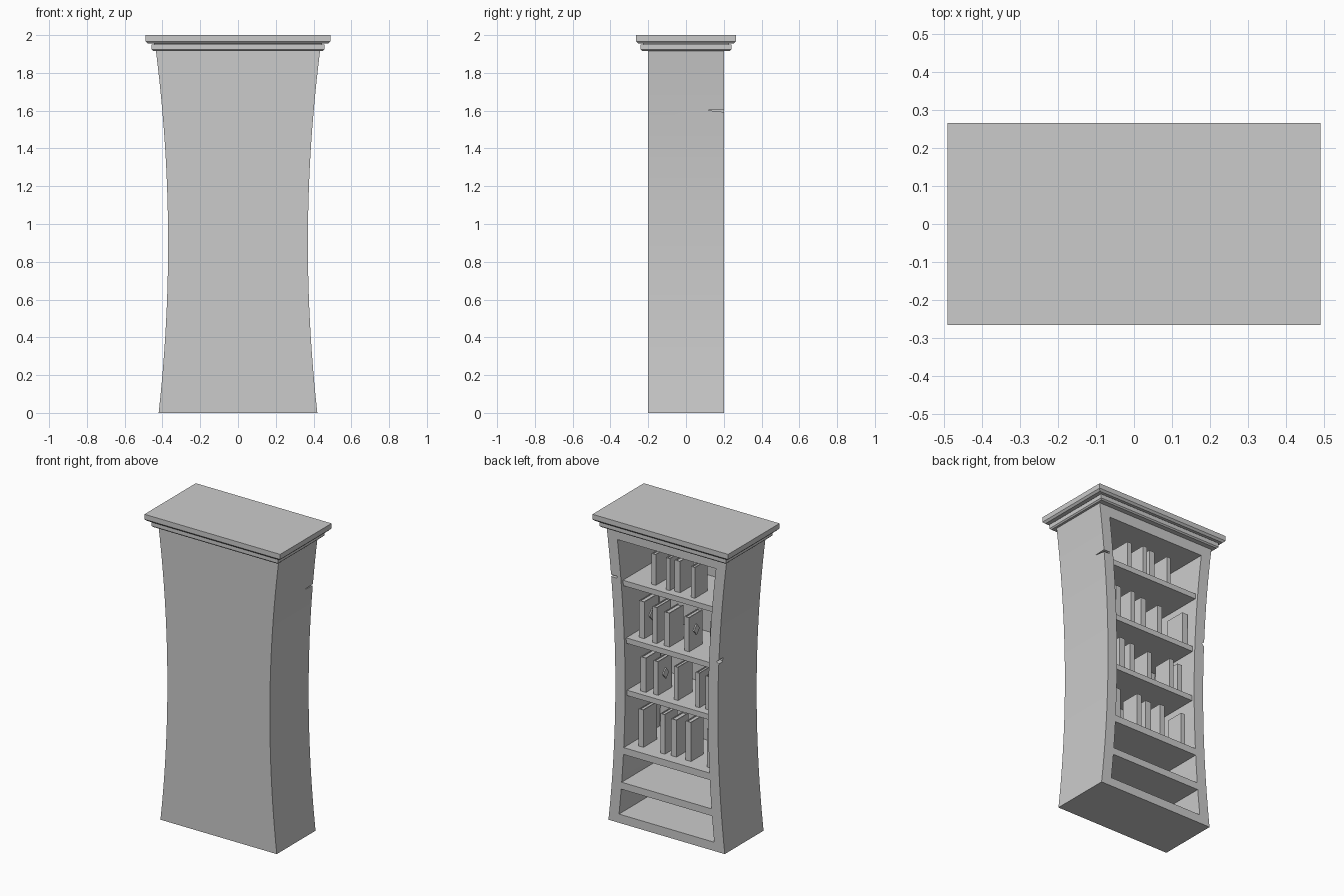
import bpy, bmesh, math, random
from mathutils import Vector

random.seed(4)
if "Cube" in bpy.data.objects:
    bpy.data.objects.remove(bpy.data.objects["Cube"])

grey = bpy.data.materials.new("plain grey")
grey.use_nodes = True
grey.diffuse_color = (0.6, 0.6, 0.6, 1)
grey.node_tree.nodes["Principled BSDF"].inputs["Base Color"].default_value = (0.6, 0.6, 0.6, 1)


def finish(name, bm):
    bmesh.ops.recalc_face_normals(bm, faces=bm.faces)
    mesh = bpy.data.meshes.new(name)
    bm.to_mesh(mesh)
    bm.free()
    mesh.materials.append(grey)
    obj = bpy.data.objects.new(name, mesh)
    bpy.context.collection.objects.link(obj)
    return obj


def prism(name, outline, offset):
    """Extrude a closed outline of 3D points along an offset."""
    bm = bmesh.new()
    face = bm.faces.new([bm.verts.new(p) for p in outline])
    grown = bmesh.ops.extrude_face_region(bm, geom=[face], use_keep_orig=True)
    moved = [g for g in grown["geom"] if isinstance(g, bmesh.types.BMVert)]
    bmesh.ops.translate(bm, verts=moved, vec=offset)
    return finish(name, bm)


def add_box(bm, low, high):
    made = bmesh.ops.create_cube(bm, size=1)["verts"]
    for v in made:
        v.co = Vector([(a + b) / 2 + c * (b - a) for a, b, c in zip(low, high, v.co)])


def half_width(z):
    waist = 0.9
    if z < waist:
        return 0.37 + 0.05 * ((waist - z) / waist) ** 2
    return 0.37 + 0.065 * ((z - waist) / 1.02) ** 2


def waisted(name, z0, z1, y0, y1, inset, steps):
    """Solid with waisted sides, between two heights and two depths."""
    zs = [z0 + (z1 - z0) * i / steps for i in range(steps + 1)]
    right = [(half_width(z) - inset, y0, z) for z in zs]
    left = [(-x, y, z) for x, y, z in reversed(right)]
    return prism(name, right + left, (0, y1 - y0, 0))


# Carcass: waisted block with hollowed compartments
WALL, INNER = 0.07, -0.17
body = waisted("cabinet_body", 0, 1.925, -0.2, 0.2, 0, 24)
cutters = [waisted("opening_cutter", z0, z1, INNER, 0.3, WALL, n)
           for z0, z1, n in ((0.5, 1.846, 18), (0.27, 0.455, 3), (0.057, 0.224, 3))]

# Cracks in the rear side edges
cutters.append(prism("crack_cutter", [(0.36, 0.115, 1.602), (0.36, 0.21, 1.592), (0.36, 0.21, 1.606)], (0.1, 0, 0)))
cutters.append(prism("chip_cutter", [(-0.36, 0.22, 1.24), (-0.4, 0.22, 1.275), (-0.4, 0.22, 1.215)], (0, -0.06, 0)))
for cutter in cutters:
    cutter.hide_render = True
    mod = body.modifiers.new(cutter.name, "BOOLEAN")
    mod.operation, mod.solver, mod.object = "DIFFERENCE", "EXACT", cutter
bpy.context.view_layer.update()
graph = bpy.context.evaluated_depsgraph_get()
carved = bpy.data.meshes.new_from_object(body.evaluated_get(graph))
body.modifiers.clear()
body.data = carved
for cutter in cutters:
    bpy.data.objects.remove(cutter)
bpy.ops.object.select_all(action="DESELECT")
body.select_set(True)
bpy.context.view_layer.objects.active = body
bpy.ops.object.shade_smooth_by_angle(angle=math.radians(25))


# Crown moulding: two slabs with chamfered lower edges
def crown(name, hx, hy, z0, z1, chamfer):
    bm = bmesh.new()
    rings = []
    for z, cut in ((z0, chamfer), (z0 + chamfer, 0), (z1, 0)):
        x, y = hx - cut, hy - cut
        rings.append([bm.verts.new(p) for p in ((-x, -y, z), (x, -y, z), (x, y, z), (-x, y, z))])
    for a, b in zip(rings, rings[1:]):
        for i in range(4):
            j = (i + 1) % 4
            bm.faces.new((a[i], a[j], b[j], b[i]))
    bm.faces.new(rings[0])
    bm.faces.new(rings[-1])
    return finish(name, bm)


crown("crown_lower", 0.457, 0.24, 1.915, 1.95, 0.008)
crown("crown_neck", 0.445, 0.228, 1.94, 1.96, 0.002)
crown("crown_top", 0.49, 0.265, 1.955, 2.0, 0.012)

# Shelves
for i, top in enumerate((1.58, 1.21, 0.87)):
    waisted(f"shelf_{i + 1}", top - 0.035, top, INNER - 0.01, 0.18, WALL - 0.01, 1)


# Books: two covers, a spine and a recessed page block
def book(name, left, floor, thick, height, depth, emblem):
    front, board = 0.135 + random.uniform(-0.01, 0.01), 0.006
    x0, x1, y0, z1 = left - thick, left, front - depth, floor + height
    bm = bmesh.new()
    add_box(bm, (x0, y0, floor), (x0 + board, front, z1))
    add_box(bm, (x1 - board, y0, floor), (x1, front, z1))
    add_box(bm, (x0 + board, front - board, floor), (x1 - board, front, z1))
    add_box(bm, (x0 + board, y0 + board, floor), (x1 - board, front - board, z1 - board))
    finish(name, bm)
    if emblem:
        y, z = front - depth / 2, floor + height * 0.55
        prism(name + "_diamond", [(x0, y + 0.03, z), (x0, y, z + 0.035), (x0, y - 0.03, z), (x0, y, z - 0.035)],
              (-0.008, 0, 0))


rows = ((1.58, 0.21, (0.16, 0.047, -0.01, -0.135), ()),
        (1.21, 0.23, (0.25, 0.142, 0.062, -0.077, -0.266), (0, 3)),
        (0.87, 0.22, (0.23, 0.142, 0.0, -0.164, -0.23), (1,)),
        (0.5, 0.25, (0.25, 0.09, 0.018, -0.09, -0.25), ()))
for r, (floor, height, lefts, marked) in enumerate(rows):
    for i, left in enumerate(lefts):
        book(f"book_{r + 1}_{i + 1}", left, floor, random.uniform(0.028, 0.042),
             height + random.uniform(-0.012, 0.015), random.uniform(0.12, 0.155), i in marked)
